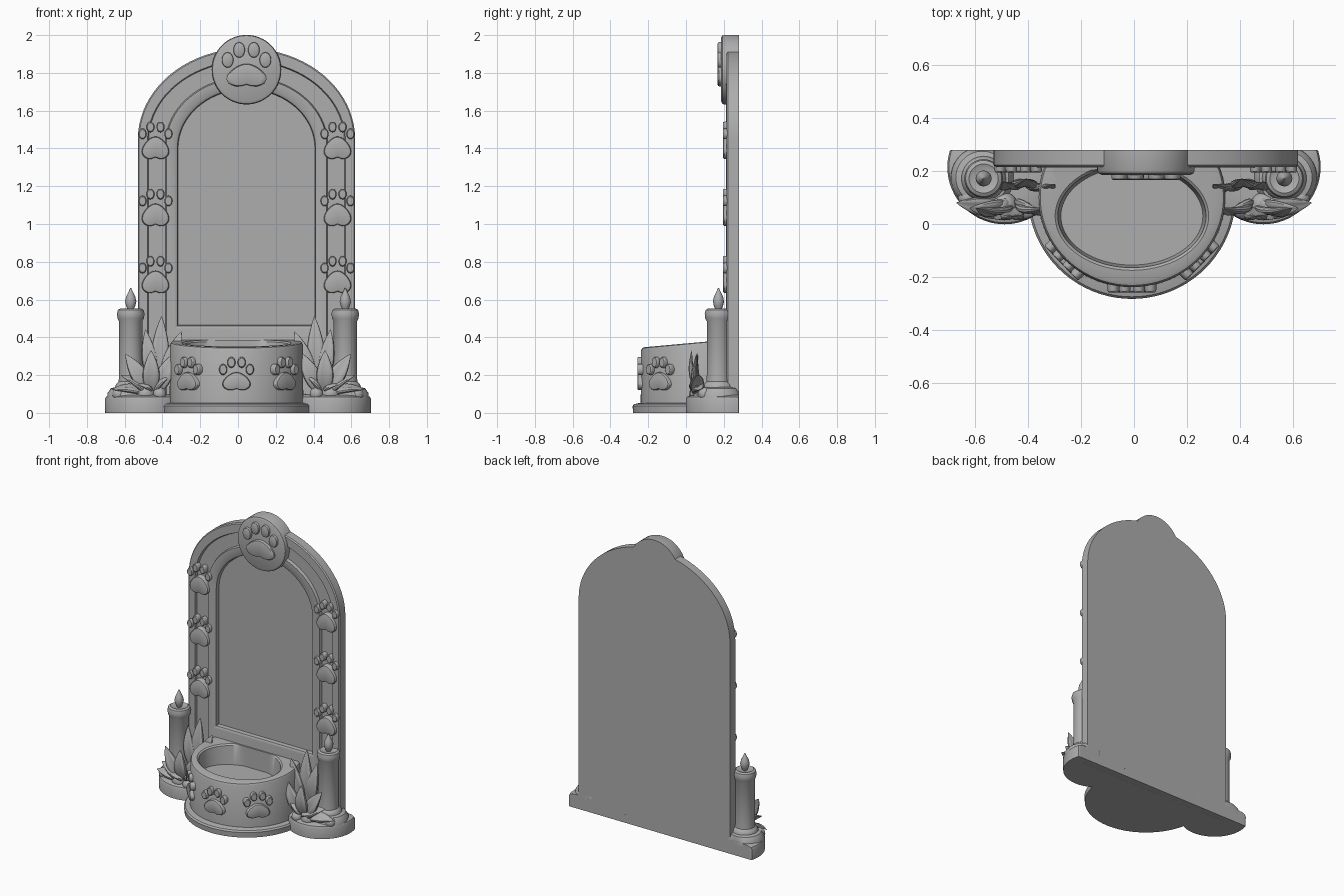
import bpy, bmesh
from math import sin, cos, pi, exp, radians
from mathutils import Matrix, Vector

cube = bpy.data.objects.get("Cube")
if cube:
    bpy.data.objects.remove(cube, do_unlink=True)

stone = bpy.data.materials.new("grey_stone")
stone.use_nodes = True
GREY = (0.42, 0.42, 0.42, 1)
stone.diffuse_color = GREY
stone.node_tree.nodes["Principled BSDF"].inputs["Base Color"].default_value = GREY
made = []


def loft(name, rings, matrix=None):
    """Skin a list of equal-length point loops and cap both ends."""
    bm = bmesh.new()
    loops = [[bm.verts.new(p) for p in ring] for ring in rings]
    n = len(loops[0])
    for a, b in zip(loops, loops[1:]):
        for i in range(n):
            j = (i + 1) % n
            bm.faces.new((a[i], a[j], b[j], b[i]))
    bm.faces.new(loops[0][::-1])
    bm.faces.new(loops[-1])
    if matrix:
        bm.transform(matrix)
    bmesh.ops.recalc_face_normals(bm, faces=bm.faces)
    mesh = bpy.data.meshes.new(name)
    bm.to_mesh(mesh)
    bm.free()
    mesh.materials.append(stone)
    obj = bpy.data.objects.new(name, mesh)
    bpy.context.collection.objects.link(obj)
    made.append(obj)
    return obj


def ellipse(cx, cy, rx, ry, z, back=9, tilt=0, n=64):
    """Horizontal ellipse, cut flat at y = back, optionally sloping up to the rear."""
    pts = []
    for i in range(n):
        a = 2 * pi * i / n
        y = min(cy + ry * sin(a), back)
        pts.append((cx + rx * cos(a), y, z + tilt * (y + 0.24)))
    return pts


def lathe(name, cx, cy, profile, back=9, n=40):
    return loft(name, [ellipse(cx, cy, r, r, z, back, n=n) for r, z in profile])


def arch(half, spring, rise, bottom, y, cx=0.045, n=40):
    """Arch outline in the upright plane."""
    pts = [(cx - half, y, bottom), (cx + half, y, bottom)]
    for i in range(n + 1):
        a = pi * i / n
        pts.append((cx + half * cos(a), y, spring + rise * sin(a)))
    return pts


def paw(name, matrix, s, aspect=0.62, height=0.02):
    """Raised paw print: one main pad and four toes, s is the pad half width."""
    n = 28
    ring = [2 * pi * i / n for i in range(n)]
    pad = []
    for a in ring:
        x = cos(a) * (1 - 0.3 * sin(a))
        y = aspect * sin(a)
        if y < 0:
            y += 0.25 * aspect * exp(-(x / 0.3) ** 2)
        pad.append((x, y))
    shapes = [("pad", 0, 0, pad)]
    toe = [(0.3 * cos(a), 0.4 * sin(a)) for a in ring]
    for side in (-1, 1):
        shapes.append(("inner_toe", 0.38 * side, aspect + 0.72, toe))
        shapes.append(("outer_toe", 0.98 * side, aspect + 0.2, toe))
    for part, ox, oy, pts in shapes:
        rings = []
        for k, z in ((1, -0.03), (1, height * 0.55), (0.94, height * 0.85), (0.8, height)):
            rings.append([(s * (ox + k * x), s * (oy + k * y), z) for x, y in pts])
        loft(name + "_" + part, rings, matrix)


def leaf(name, base, tip, width, facing):
    """Pointed leaf with a creased midrib."""
    base, tip = Vector(base), Vector(tip)
    axis = (tip - base).normalized()
    side = axis.cross(Vector(facing)).normalized()
    normal = side.cross(axis)
    steps, n, rings = 12, 16, []
    for i in range(steps + 1):
        t = i / steps
        w = width * (0.04 + 0.96 * sin(pi * t ** 0.9) ** 0.9) if 0 < t < 1 else width * 0.04
        mid = base.lerp(tip, t) + normal * 0.02 * sin(pi * t)
        ring = []
        for k in range(n):
            a = 2 * pi * k / n
            u, v = cos(a), sin(a)
            ring.append(mid + side * w * u + normal * w * 0.45 * v * (0.45 + 0.8 * abs(u)))
        rings.append(ring)
    loft(name, rings)


def upright(x, y, z, turn=0):
    return (Matrix.Translation((x, y, z)) @ Matrix.Rotation(turn, 4, 'Z')
            @ Matrix.Rotation(pi / 2, 4, 'X'))


# Arched frame: stepped bands running inward to the recessed panel
steps = [(0.575, 1.45, 0.48, 0, 0.28), (0.575, 1.45, 0.48, 0, 0.222),
         (0.568, 1.45, 0.473, 0.003, 0.215), (0.524, 1.44, 0.425, 0.006, 0.215),
         (0.518, 1.44, 0.42, 0.009, 0.233), (0.43, 1.42, 0.36, 0.012, 0.233),
         (0.424, 1.42, 0.354, 0.015, 0.213), (0.38, 1.4, 0.33, 0.445, 0.213),
         (0.366, 1.4, 0.316, 0.46, 0.222), (0.362, 1.4, 0.312, 0.464, 0.247)]
loft("arched_frame", [arch(*s) for s in steps])

# Medallion at the crown
loft("medallion", [ellipse(0, 0, r, r, z) for r, z in
                   ((0.184, 0), (0.184, 0.078), (0.18, 0.088), (0.168, 0.094))],
     upright(0.045, 0.28, 1.817))
paw("medallion_paw", upright(0.045, 0.187, 1.785), 0.102)

# Paw prints up both sides of the frame
for x, label in ((-0.437, "right"), (0.527, "left")):
    for z in (1.4, 1.045, 0.69):
        paw(label + "_frame_paw", upright(x, 0.215, z), 0.07, 0.9)

# Round front plinth
lathe("front_plinth", -0.008, 0.11,
      [(0.39, 0), (0.393, 0.036), (0.385, 0.046), (0.36, 0.052), (0.3, 0.06)], 0.28, 80)

# Bowl with a sloping rim and an offset hollow
bowl = [(0.1, 0.354, 0.34, 0.03, 0), (0.1, 0.352, 0.338, 0.33, 0.09),
        (0.1, 0.346, 0.332, 0.342, 0.09), (0.1, 0.335, 0.32, 0.346, 0.09),
        (0.03, 0.29, 0.205, 0.346, 0.09), (0.03, 0.28, 0.195, 0.338, 0.09),
        (0.03, 0.268, 0.185, 0.25, 0)]
loft("bowl", [ellipse(-0.008, cy, rx, ry, z, 0.222 if rx > 0.3 else 0.205, tilt, 80)
              for cy, rx, ry, z, tilt in bowl])
for deg in (-46, 0, 46):
    a = radians(deg)
    paw("bowl_paw", upright(-0.008 + 0.352 * sin(a), 0.1 - 0.338 * cos(a), 0.165, a), 0.072, 0.7)

# Side groups, mirrored: foot, candle, leaves and pebbles
LEAVES = [((0.42, 0.17, 0.1), (0.405, 0.17, 0.51), 0.05),
          ((0.4, 0.16, 0.14), (0.3, 0.15, 0.43), 0.045),
          ((0.45, 0.16, 0.14), (0.49, 0.16, 0.44), 0.04),
          ((0.44, 0.08, 0.09), (0.33, 0.06, 0.32), 0.045),
          ((0.46, 0.07, 0.09), (0.46, 0.03, 0.33), 0.045),
          ((0.46, 0.07, 0.09), (0.595, 0.06, 0.31), 0.045),
          ((0.46, 0.07, 0.09), (0.62, 0.06, 0.2), 0.04),
          ((0.47, 0.07, 0.1), (0.67, 0.08, 0.125), 0.04),
          ((0.46, 0.09, 0.1), (0.53, 0.02, 0.15), 0.04),
          ((0.45, 0.08, 0.1), (0.36, 0.05, 0.2), 0.04)]
for s, label in ((-1, "right_"), (1, "left_")):
    lathe(label + "side_plinth", s * 0.489, 0.215,
          [(0.214, 0), (0.216, 0.07), (0.21, 0.085), (0.19, 0.093), (0.12, 0.1)], 0.28, 64)
    lathe(label + "candle_mound", s * 0.573, 0.175,
          [(0.12, 0.07), (0.118, 0.105), (0.1, 0.13), (0.07, 0.138)], 0.28)
    lathe(label + "candle", s * 0.568, 0.172,
          [(0.082, 0.1), (0.084, 0.135), (0.076, 0.155), (0.064, 0.165), (0.062, 0.2),
           (0.062, 0.485), (0.07, 0.5), (0.073, 0.525), (0.068, 0.545), (0.055, 0.553),
           (0.045, 0.548), (0.01, 0.545)])
    lathe(label + "flame", s * 0.568, 0.172,
          [(0.012, 0.54), (0.024, 0.565), (0.03, 0.59), (0.024, 0.615),
           (0.012, 0.64), (0.002, 0.662)], n=20)
    for base, tip, width in LEAVES:
        flat = tip[2] < 0.21
        leaf(label + "leaf", (s * base[0], *base[1:]), (s * tip[0], *tip[1:]), width,
             (0, -0.5, 1) if flat else (0, -1, 0.3))
    for x, y, z, r in ((0.415, 0.05, 0.1, 0.035), (0.49, 0.07, 0.1, 0.05), (0.63, 0.1, 0.1, 0.035)):
        lathe(label + "pebble", s * x, y,
              [(r * max(0.02, sin(pi * i / 10)), z - r * cos(pi * i / 10)) for i in range(11)], n=20)

# Smooth shading that keeps creases crisp
bpy.ops.object.select_all(action='DESELECT')
for obj in made:
    obj.select_set(True)
bpy.context.view_layer.objects.active = made[0]
bpy.ops.object.shade_smooth_by_angle(angle=radians(35))
